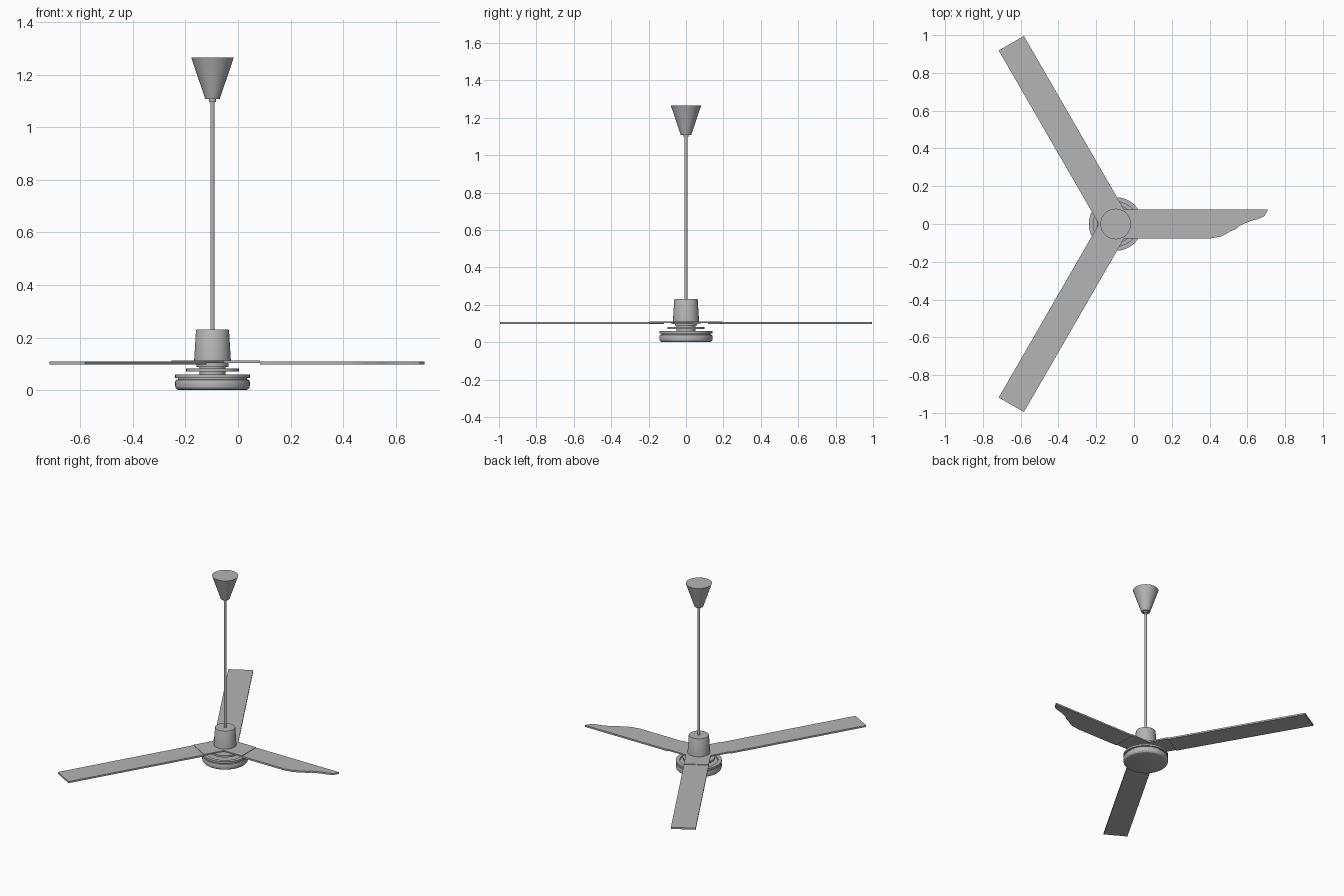
import bpy, bmesh, math
from mathutils import Matrix

if "Cube" in bpy.data.objects:
    bpy.data.objects.remove(bpy.data.objects["Cube"])

CX = -0.097          # fan axis
grey = bpy.data.materials.new("light grey")
grey.diffuse_color = (0.46, 0.46, 0.46, 1)
grey.use_nodes = True
grey.node_tree.nodes["Principled BSDF"].inputs["Base Color"].default_value = grey.diffuse_color


def finish(bm, name):
    bmesh.ops.recalc_face_normals(bm, faces=bm.faces)
    me = bpy.data.meshes.new(name)
    bm.to_mesh(me)
    bm.free()
    ob = bpy.data.objects.new(name, me)
    me.materials.append(grey)
    bpy.context.collection.objects.link(ob)
    bpy.ops.object.select_all(action='DESELECT')
    ob.select_set(True)
    bpy.context.view_layer.objects.active = ob
    bpy.ops.object.shade_smooth_by_angle(angle=math.radians(30))
    return ob


def lathe(name, profile, n=48):
    """Closed turned part from (radius, z) pairs, capped at both ends."""
    bm = bmesh.new()
    rings = [[bm.verts.new((CX + r * math.cos(2 * math.pi * i / n),
                            r * math.sin(2 * math.pi * i / n), z))
              for i in range(n)] for r, z in profile]
    for a, b in zip(rings, rings[1:]):
        for i in range(n):
            j = (i + 1) % n
            bm.faces.new((a[i], a[j], b[j], b[i]))
    bm.faces.new(rings[0])
    bm.faces.new(rings[-1])
    return finish(bm, name)


def plate(name, outline, z0, z1, angle):
    """Flat outline extruded from z0 to z1 and turned about the fan axis."""
    bm = bmesh.new()
    f = bm.faces.new([bm.verts.new((x, y, z0)) for x, y in outline])
    ext = bmesh.ops.extrude_face_region(bm, geom=[f])
    for v in ext["geom"]:
        if isinstance(v, bmesh.types.BMVert):
            v.co.z = z1
    bm.transform(Matrix.Translation((CX, 0, 0)) @ Matrix.Rotation(angle, 4, 'Z'))
    return finish(bm, name)


# Hanging parts
lathe("ceiling_canopy", [(0.028, 1.108), (0.03, 1.115), (0.081, 1.265)])
lathe("canopy_collar", [(0.014, 1.097), (0.014, 1.11)], 24)
lathe("down_rod", [(0.008, 0.225), (0.008, 1.105)], 20)

# Motor and stacked discs below it
lathe("motor_housing", [(0.07, 0.108), (0.063, 0.226), (0.061, 0.23)])
lathe("hub_neck", [(0.05, 0.056), (0.05, 0.088), (0.06, 0.088), (0.06, 0.108)])
lathe("middle_disc", [(0.1, 0.07), (0.1, 0.082)])
lathe("lower_cover", [(0.126, 0.0), (0.135, 0.003), (0.141, 0.010), (0.142, 0.018),
                      (0.142, 0.032), (0.139, 0.039), (0.132, 0.041), (0.132, 0.047),
                      (0.142, 0.047), (0.142, 0.06), (0.118, 0.06), (0.118, 0.05)])

# Blades and their brackets
W = 0.077
whole = [(0.18, -W), (1.105, -W), (1.105, W), (0.18, W)]
broken = [(0.18, -W), (0.50, -W), (0.52, -0.073), (0.56, -0.066), (0.585, -0.052),
          (0.605, -0.04), (0.635, -0.028), (0.655, -0.01), (0.69, 0.006), (0.72, 0.018),
          (0.755, 0.026), (0.785, 0.04), (0.795, 0.055), (0.807, W), (0.18, W)]
bracket = [(0.0, 0.0), (W / math.tan(math.pi / 3), -W), (0.18, -W),
           (0.18, W), (W / math.tan(math.pi / 3), W)]
for i in range(3):
    a = i * 2 * math.pi / 3
    plate(f"blade_{i + 1}", broken if i == 0 else whole, 0.098, 0.109, a)
    plate(f"blade_bracket_{i + 1}", bracket, 0.103, 0.112, a)
